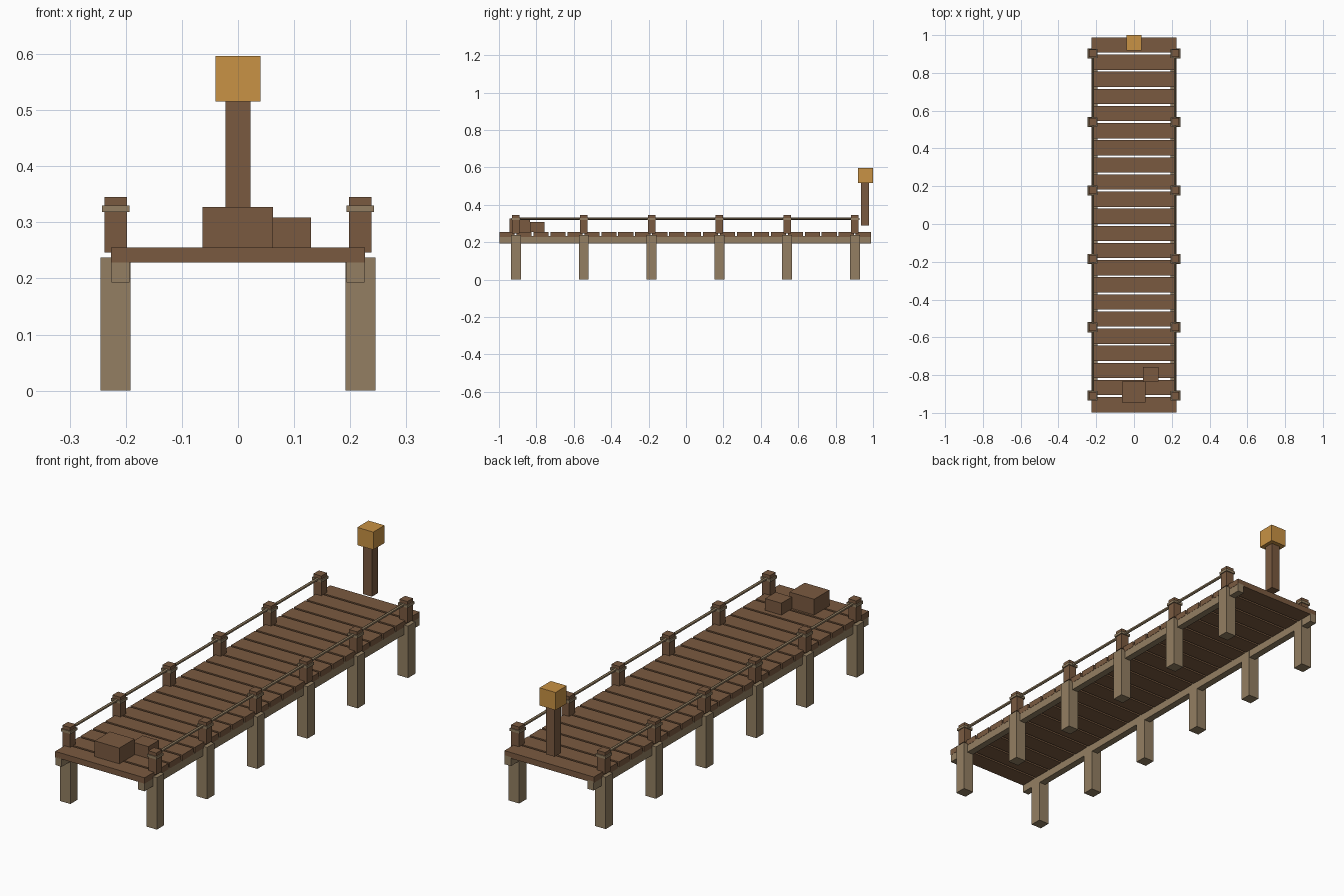
import bpy
import math

if "Cube" in bpy.data.objects:
    bpy.data.objects.remove(bpy.data.objects["Cube"], do_unlink=True)


def material(name, colour):
    m = bpy.data.materials.new(name)
    m.use_nodes = True
    m.diffuse_color = (*colour, 1)
    bsdf = next(n for n in m.node_tree.nodes if n.type == "BSDF_PRINCIPLED")
    bsdf.inputs["Base Color"].default_value = (*colour, 1)
    return m


brown = material("brown wood", (0.195, 0.102, 0.051))
weathered = material("weathered wood", (0.292, 0.212, 0.122))
amber = material("amber lamp", (0.578, 0.287, 0.058))


def box(name, x, y, z, mat):
    """Box filling the (low, high) range on each axis."""
    ranges = (x, y, z)
    bpy.ops.mesh.primitive_cube_add(size=1, location=[(a + b) / 2 for a, b in ranges])
    ob = bpy.context.object
    ob.name = name
    ob.scale = [b - a for a, b in ranges]
    bpy.ops.object.transform_apply(location=False, rotation=False, scale=True)
    ob.data.materials.append(mat)
    return ob


def around(centre, width):
    return (centre - width / 2, centre + width / 2)


FRONT, BACK = -0.997, 0.988
DECK = 0.255
PLANKS, PLANK_WIDTH = 22, 0.081
POSTS, FIRST_POST, LAST_POST = 6, -0.909, 0.903

# Deck planks
pitch = (BACK - FRONT - PLANK_WIDTH) / (PLANKS - 1)
for i in range(PLANKS):
    y = FRONT + i * pitch
    box(f"deck_plank_{i + 1}", (-0.226, 0.226), (y, y + PLANK_WIDTH), (0.228, DECK), brown)

for side, s in (("left", 1), ("right", -1)):
    # Long beam under the planks
    box(f"{side}_beam", around(s * 0.209, 0.032), (FRONT, BACK), (0.193, 0.234), weathered)

    # Piles, railing posts and rope bands
    for i in range(POSTS):
        y = FIRST_POST + i * (LAST_POST - FIRST_POST) / (POSTS - 1)
        box(f"{side}_pile_{i + 1}", around(s * 0.2185, 0.053), around(y, 0.053), (0, 0.237), weathered)
        box(f"{side}_rail_post_{i + 1}", around(s * 0.2175, 0.04), around(y, 0.04), (0.246, 0.345), brown)
        box(f"{side}_rope_band_{i + 1}", around(s * 0.2175, 0.049), around(y, 0.049), (0.318, 0.33), weathered)

    # Rope rail running through the posts
    bpy.ops.mesh.primitive_cylinder_add(
        vertices=6, radius=0.007, depth=LAST_POST - FIRST_POST,
        location=(s * 0.2175, (FIRST_POST + LAST_POST) / 2, 0.326),
        rotation=(math.pi / 2, 0, 0))
    rope = bpy.context.object
    rope.name = f"{side}_rope"
    rope.data.materials.append(weathered)

# Crates at the front
box("large_crate", (-0.063, 0.062), (-0.945, -0.835), (DECK, 0.327), brown)
box("small_crate", (0.048, 0.13), (-0.833, -0.757), (DECK, 0.309), brown)

# Lamp at the back
box("lamp_post", around(0, 0.045), around(0.957, 0.045), (0.29, 0.515), brown)
box("lamp", around(0, 0.081), around(0.959, 0.081), (0.515, 0.596), amber)
